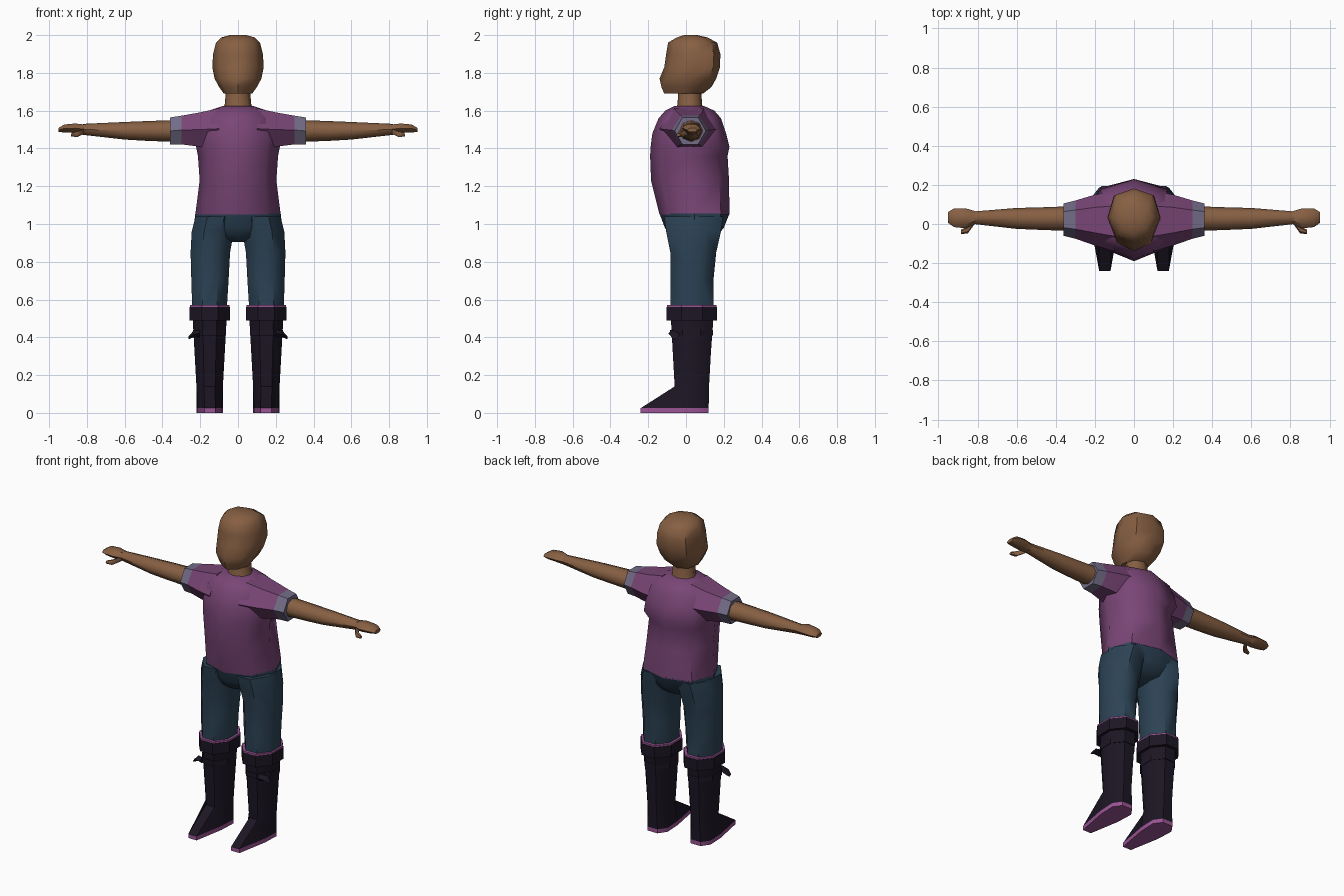
import bpy, bmesh, math
from mathutils import Vector


def material(name, rgb):
    m = bpy.data.materials.new(name)
    m.diffuse_color = (*rgb, 1)
    return m


SKIN = material("skin", (0.24, 0.115, 0.055))
SHIRT = material("purple_cloth", (0.19, 0.06, 0.18))
HEM = material("grey_lilac_cloth", (0.17, 0.15, 0.24))
DENIM = material("dark_blue_cloth", (0.025, 0.055, 0.09))
LEATHER = material("dark_leather", (0.012, 0.008, 0.018))
TRIM = material("pink_trim", (0.33, 0.09, 0.3))


def ring(h, a0, a1, b0, b1, n=8, half=False, axis='Z', p=1.0):
    """Polygon filling the box a0..a1, b0..b1 at height h; p squares off the +b half."""
    pts = []
    s = 1 / math.cos(math.pi / n) if half else 1
    for k in range(n):
        t = 2 * math.pi * (k + (0.5 if half else 0)) / n
        c, d = s * math.cos(t), s * math.sin(t)
        if d > 0:
            c = math.copysign(abs(c) ** p, c)
            d = d ** p
        a = (a0 + a1) / 2 + c * (a1 - a0) / 2
        b = (b0 + b1) / 2 + d * (b1 - b0) / 2
        pts.append(Vector((h, a, b)) if axis == 'X' else Vector((a, b, h)))
    return pts


def loft(name, rings, mat, mirror=False, angle=50):
    bm = bmesh.new()
    rows = [[bm.verts.new(q) for q in r] for r in rings]
    n = len(rows[0])
    for lo, hi in zip(rows, rows[1:]):
        for i in range(n):
            j = (i + 1) % n
            bm.faces.new((lo[i], lo[j], hi[j], hi[i]))
    bm.faces.new(rows[0])
    bm.faces.new(rows[-1])
    bmesh.ops.recalc_face_normals(bm, faces=bm.faces)
    me = bpy.data.meshes.new(name)
    bm.to_mesh(me)
    bm.free()
    ob = bpy.data.objects.new(name, me)
    bpy.context.collection.objects.link(ob)
    me.materials.append(mat)
    bpy.ops.object.select_all(action='DESELECT')
    ob.select_set(True)
    bpy.context.view_layer.objects.active = ob
    bpy.ops.object.shade_smooth_by_angle(angle=math.radians(angle))
    if mirror:
        ob.modifiers.new("mirror", 'MIRROR')
    return ob


# Head, with the face pushed forward at nose height, and neck
loft("head", [ring(z, -w, w, f, b, p=0.8) for z, w, f, b in [
    (1.69, 0.075, -0.115, 0.09), (1.725, 0.1, -0.13, 0.135), (1.77, 0.124, -0.14, 0.16),
    (1.83, 0.136, -0.115, 0.18), (1.90, 0.132, -0.105, 0.182), (1.96, 0.117, -0.095, 0.165),
    (1.987, 0.09, -0.05, 0.115), (2.0, 0.045, -0.01, 0.06)]], SKIN)
loft("neck", [ring(z, -w, w, f, b) for z, w, f, b in [
    (1.58, 0.09, -0.06, 0.1), (1.635, 0.07, -0.045, 0.085), (1.72, 0.063, -0.04, 0.08)]], SKIN)

# Shirt body, with a ridge across the upper back
loft("shirt_body", [ring(z, -w, w, f, b, p=p) for z, w, f, b, p in [
    (1.05, 0.226, -0.14, 0.23, 0.8), (1.23, 0.203, -0.185, 0.228, 0.85),
    (1.36, 0.212, -0.19, 0.22, 1.05), (1.41, 0.222, -0.187, 0.23, 0.8),
    (1.48, 0.222, -0.178, 0.212, 0.85), (1.56, 0.2, -0.145, 0.185, 0.9),
    (1.60, 0.155, -0.11, 0.15, 1), (1.625, 0.08, -0.06, 0.095, 1)]], SHIRT)


def limb(name, sections, mat, n=6):
    loft(name, [ring(*s, n=n, axis='X', half=False) for s in sections], mat, mirror=True)


# Sleeves and their paler ends
limb("sleeve", [(0.1, -0.14, 0.17, 1.38, 1.63), (0.2, -0.11, 0.15, 1.395, 1.605),
                (0.30, -0.075, 0.12, 1.41, 1.585)], SHIRT)
limb("sleeve_end", [(0.30, -0.075, 0.12, 1.41, 1.585), (0.36, -0.06, 0.105, 1.41, 1.575)], HEM)

# Arms, hands and thumbs
limb("arm", [(0.34, -0.035, 0.09, 1.435, 1.55), (0.48, -0.03, 0.085, 1.44, 1.545),
             (0.60, -0.025, 0.082, 1.447, 1.54), (0.82, 0.0, 0.064, 1.472, 1.53)], SKIN, 8)
limb("hand", [(0.81, 0.0, 0.065, 1.472, 1.53), (0.86, -0.022, 0.08, 1.478, 1.536),
              (0.92, -0.016, 0.08, 1.482, 1.53), (0.95, 0.005, 0.062, 1.485, 1.51)], SKIN)
limb("thumb", [(0.815, 0.0, 0.03, 1.475, 1.505), (0.85, -0.048, -0.01, 1.458, 1.492),
               (0.885, -0.052, -0.03, 1.462, 1.48)], SKIN)

# Trousers: pelvis and two legs
loft("trouser_seat", [ring(z, -w, w, f, b, p=0.8) for z, w, f, b in [
    (1.055, 0.226, -0.14, 0.23), (0.98, 0.235, -0.112, 0.2),
    (0.93, 0.17, -0.08, 0.16), (0.905, 0.07, -0.03, 0.09)]], DENIM)
loft("trouser_leg", [ring(z, a, b, f, k, half=True) for z, a, b, f, k in [
    (1.04, 0.01, 0.225, -0.115, 0.195), (0.96, 0.022, 0.245, -0.105, 0.185),
    (0.85, 0.042, 0.251, -0.083, 0.16), (0.70, 0.05, 0.247, -0.083, 0.145),
    (0.54, 0.06, 0.242, -0.083, 0.145)]], DENIM, mirror=True)

# Pointed boots: outline of the sole, heel first, toe at the front
sole = [(0.22, 0.07), (0.185, 0.12), (0.115, 0.12), (0.08, 0.07),
        (0.085, -0.04), (0.12, -0.24), (0.178, -0.24), (0.215, -0.04)]


def outline(z):
    return [Vector((x, y, z)) for x, y in sole]


loft("boot_sole", [outline(0), outline(0.025)], TRIM, mirror=True)
loft("boot", [outline(0.025), ring(0.14, 0.08, 0.22, -0.06, 0.122, half=True),
              ring(0.32, 0.07, 0.23, -0.07, 0.132, half=True),
              ring(0.5, 0.06, 0.24, -0.08, 0.145, half=True)], LEATHER, mirror=True)
loft("boot_cuff", [ring(z, 0.042, 0.256, -0.102, 0.165, half=True) for z in (0.49, 0.56)],
     LEATHER, mirror=True, angle=30)
loft("boot_cuff_trim", [ring(z, 0.044, 0.253, -0.1, 0.162, half=True) for z in (0.56, 0.57)],
     TRIM, mirror=True, angle=30)

# Small strap with a loose end pointing outward
loft("boot_strap", [ring(z, 0.063, 0.238, -0.084, 0.143, half=True) for z in (0.41, 0.44)],
     LEATHER, mirror=True, angle=30)
limb("strap_end", [(0.2, -0.095, -0.05, 0.4, 0.44), (0.235, -0.088, -0.03, 0.4, 0.435),
                   (0.262, -0.075, -0.045, 0.39, 0.405)], LEATHER, 4)
